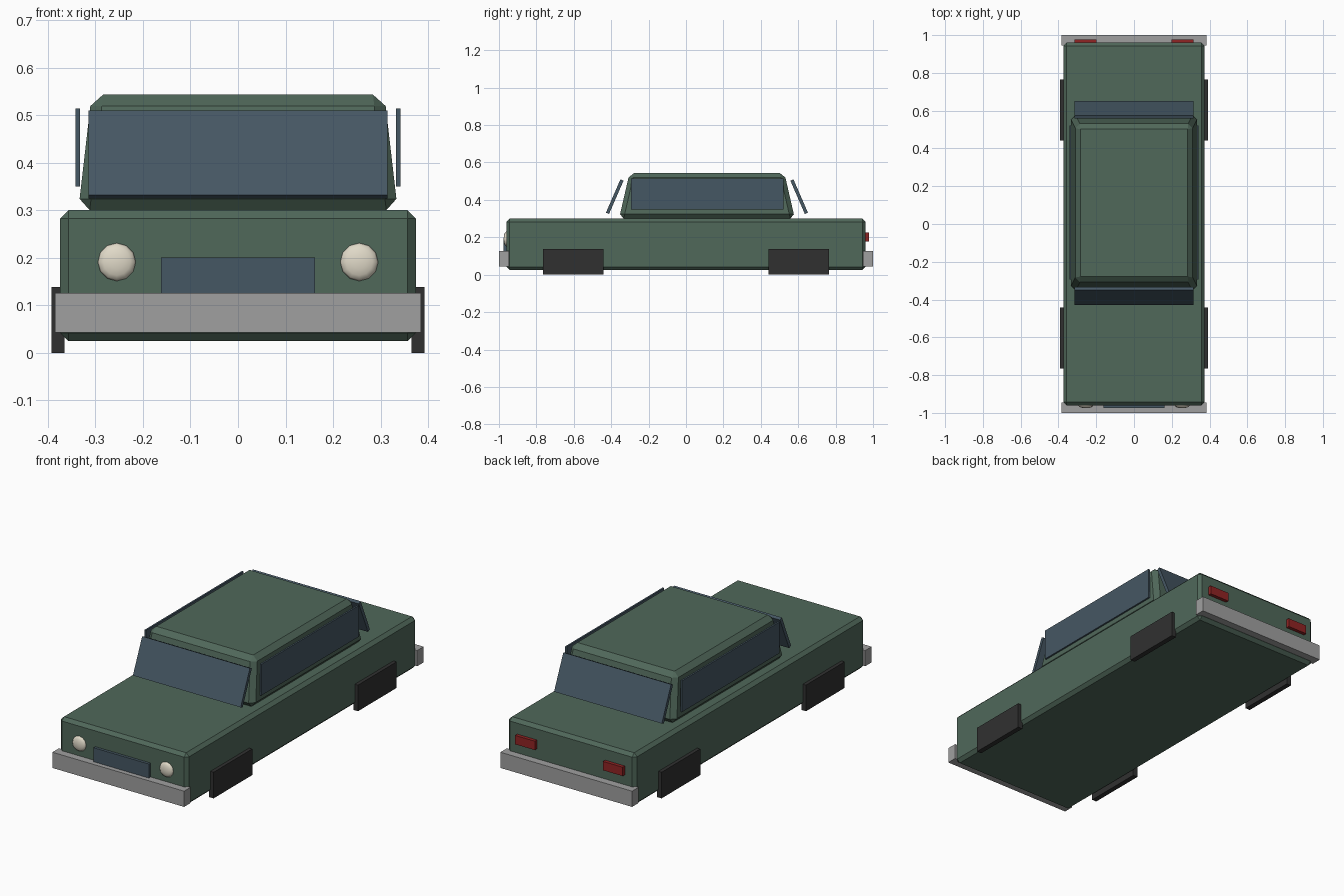
import bpy
import bmesh
from math import radians
from mathutils import Matrix, Vector

cube = bpy.data.objects.get("Cube")
if cube:
    bpy.data.objects.remove(cube, do_unlink=True)


def material(name, rgb):
    mat = bpy.data.materials.new(name)
    mat.use_nodes = True
    mat.diffuse_color = (*rgb, 1)
    mat.node_tree.nodes["Principled BSDF"].inputs["Base Color"].default_value = (*rgb, 1)
    return mat


GREEN = material("green paint", (0.08, 0.138, 0.102))
GLASS = material("blue grey glass", (0.06, 0.095, 0.125))
STEEL = material("grey metal", (0.35, 0.35, 0.35))
RUBBER = material("dark rubber", (0.03, 0.03, 0.03))
RED = material("red lens", (0.28, 0.017, 0.017))
CREAM = material("cream lens", (0.75, 0.7, 0.58))


def add_object(name, bm, mat):
    mesh = bpy.data.meshes.new(name)
    bm.to_mesh(mesh)
    bm.free()
    mesh.materials.append(mat)
    obj = bpy.data.objects.new(name, mesh)
    bpy.context.collection.objects.link(obj)
    return obj


def box(name, center, size, mat, tilt=0, top=None, bevel=0):
    """Box tilted about x; top is an optional (x, y) size of the upper face."""
    bm = bmesh.new()
    bmesh.ops.create_cube(bm, size=1)
    for v in bm.verts:
        sx, sy = top if top and v.co.z > 0 else size[:2]
        v.co = Vector((v.co.x * sx, v.co.y * sy, v.co.z * size[2]))
    bm.transform(Matrix.Rotation(radians(tilt), 4, "X"))
    obj = add_object(name, bm, mat)
    obj.location = center
    if bevel:
        mod = obj.modifiers.new("edge chamfer", "BEVEL")
        mod.width = bevel
        mod.segments = 1
    return obj


def lamp(name, center, scale, mat):
    bm = bmesh.new()
    bmesh.ops.create_uvsphere(bm, u_segments=12, v_segments=8, radius=1)
    bm.transform(Matrix.Diagonal((*scale, 1)) @ Matrix.Rotation(radians(90), 4, "X"))
    for face in bm.faces:
        face.smooth = True
    obj = add_object(name, bm, mat)
    obj.location = center


# Body and cabin
box("body", (0, 0, 0.1625), (0.748, 1.92, 0.275), GREEN, bevel=0.017)
box("cabin", (0, 0.112, 0.4215), (0.672, 0.94, 0.243), GREEN,
    top=(0.616, 0.828), bevel=0.024)

# Windscreens leaning towards the cabin
for name, y, tilt in (("windscreen", -0.381, -23.5), ("rear_window", 0.605, 23.5)):
    box(name, (0, y, 0.417), (0.63, 0.018, 0.194), GLASS, tilt=tilt)

# Bumpers and grille
for name, y in (("front_bumper", -0.973), ("rear_bumper", 0.973)):
    box(name, (0, y, 0.0845), (0.77, 0.054, 0.083), STEEL)
box("grille", (0, -0.96, 0.15), (0.323, 0.03, 0.1), GLASS)

# Paired parts on both sides
for side, s in (("left", 1), ("right", -1)):
    box(side + "_window", (s * 0.337, 0.114, 0.432), (0.009, 0.814, 0.165), GLASS)
    for end, y in (("front", -0.603), ("rear", 0.603)):
        box(f"{end}_{side}_wheel", (s * 0.379, y, 0.069), (0.027, 0.323, 0.138), RUBBER)
    lamp(side + "_headlight", (s * 0.255, -0.96, 0.191), (0.04, 0.015, 0.04), CREAM)
    box(side + "_taillight", (s * 0.257, 0.965, 0.202), (0.115, 0.026, 0.047), RED)
